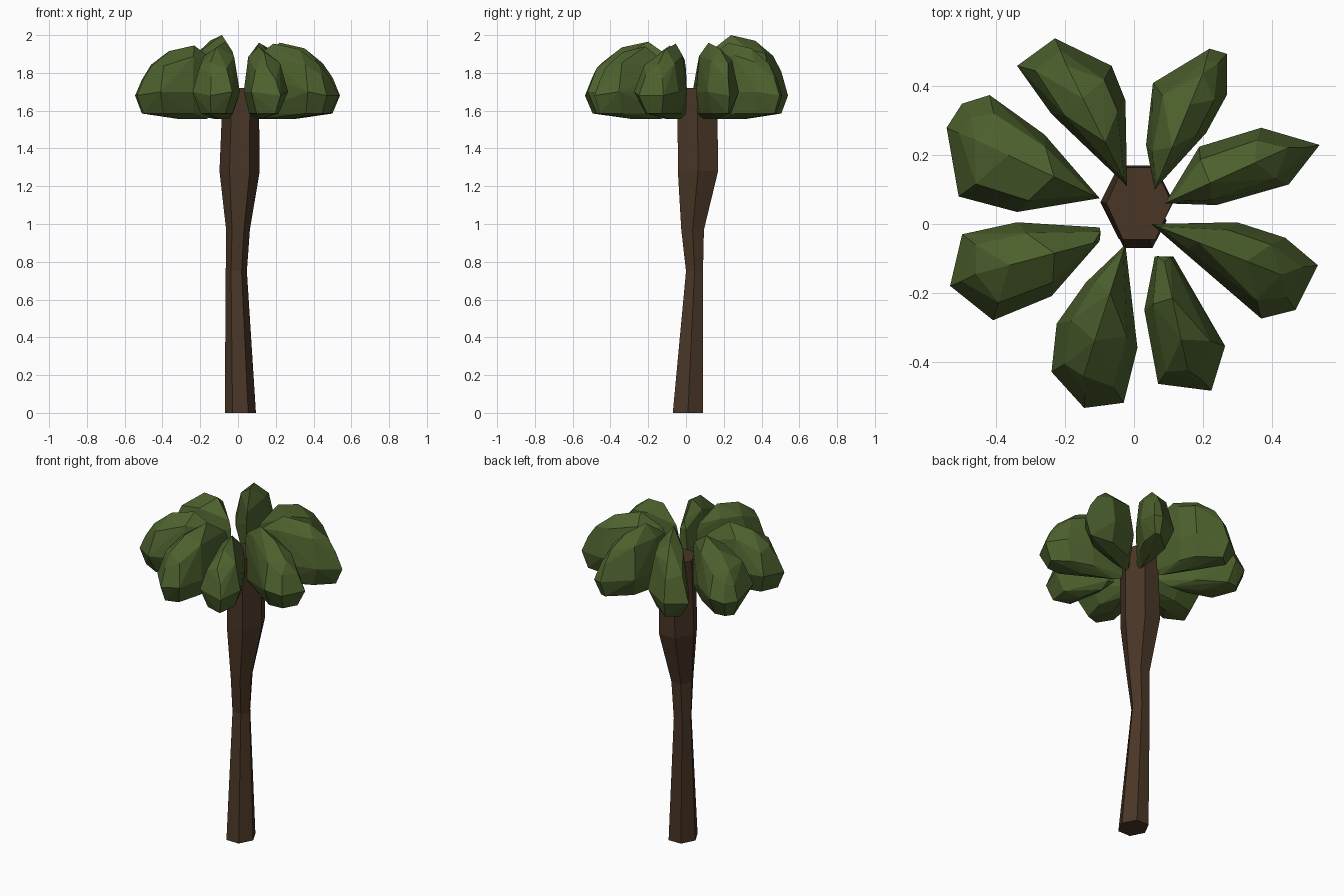
import bpy, bmesh, math
from mathutils import Vector

if "Cube" in bpy.data.objects:
    bpy.data.objects.remove(bpy.data.objects["Cube"])


def material(name, rgb):
    m = bpy.data.materials.new(name)
    m.diffuse_color = (*rgb, 1)
    m.use_nodes = True
    m.node_tree.nodes["Principled BSDF"].inputs["Base Color"].default_value = m.diffuse_color
    return m


BARK = material("bark brown", (0.068, 0.037, 0.020))
LEAF = material("leaf green", (0.075, 0.120, 0.027))


def add_object(name, bm, mat):
    bmesh.ops.recalc_face_normals(bm, faces=bm.faces)
    me = bpy.data.meshes.new(name)
    bm.to_mesh(me)
    bm.free()
    me.materials.append(mat)
    ob = bpy.data.objects.new(name, me)
    bpy.context.collection.objects.link(ob)


def interp(table, t):
    t = min(max(t, table[0][0]), table[-1][0])
    for (t0, v0), (t1, v1) in zip(table, table[1:]):
        if t <= t1:
            return v0 + (v1 - v0) * (t - t0) / (t1 - t0)


# Trunk: six-sided rings (z, x min, x max, y min, y max)
rings = [(0, -0.07, 0.095, -0.07, 0.09),
         (0.75, -0.065, 0.047, 0.0, 0.09),
         (0.97, -0.063, 0.063, -0.025, 0.095),
         (1.28, -0.098, 0.115, -0.043, 0.17),
         (1.72, -0.08, 0.11, -0.045, 0.165)]
bm = bmesh.new()
loops = []
for z, x0, x1, y0, y1 in rings:
    loop = []
    for k in range(6):
        a = k * math.pi / 3
        loop.append(bm.verts.new(((x0 + x1) / 2 + (x1 - x0) / 2 * math.cos(a),
                                  (y0 + y1) / 2 + (y1 - y0) / 2 * math.sin(a) / 0.866, z)))
    loops.append(loop)
for lo, hi in zip(loops, loops[1:]):
    for k in range(6):
        j = (k + 1) % 6
        bm.faces.new((lo[k], lo[j], hi[j], hi[k]))
bm.faces.new(loops[0])
bm.faces.new(loops[-1])
add_object("trunk", bm, BARK)

# Leaf clumps: crest height and outline seen from above, inner point first
clumps = [
    (1.96, [(.06, .10), (.035, .23), (.055, .41), (.22, .51), (.27, .495), (.27, .375), (.21, .265)]),
    (1.96, [(.09, .06), (.19, .225), (.37, .28), (.54, .23), (.45, .115), (.24, .055)]),
    (1.955, [(.05, .0), (.30, .005), (.44, -.04), (.535, -.12), (.47, -.25), (.37, -.275), (.16, -.09)]),
    (1.94, [(.085, -.095), (.115, -.095), (.265, -.355), (.225, -.485), (.07, -.465), (.03, -.25), (.06, -.095)]),
    (1.965, [(-.025, -.06), (.01, -.36), (-.03, -.52), (-.145, -.535), (-.24, -.43), (-.225, -.29), (-.14, -.17)]),
    (1.945, [(-.1, -.05), (-.1, -.01), (-.34, .005), (-.5, -.03), (-.535, -.18), (-.41, -.28), (-.24, -.21)]),
    (1.945, [(-.1, .075), (-.34, .035), (-.51, .08), (-.545, .28), (-.5, .35), (-.42, .375), (-.26, .26)]),
    (2.0, [(-.02, .11), (-.025, .36), (-.065, .46), (-.23, .54), (-.34, .46), (-.24, .32)]),
]
# Drop of the upper surface below the crest, along the clump
DROP = [(0, .10), (.3, 0), (.6, .03), (.85, .12), (1, .25)]

for i, (crest, outline) in enumerate(clumps):
    pts = [Vector(p) for p in outline]
    inner = pts[0]
    axis = (sum(pts, Vector((0, 0))) / len(pts) - inner).normalized()
    length = max((p - inner).dot(axis) for p in pts)
    bm = bmesh.new()

    def put(p, z):
        bm.verts.new((p.x, p.y, z))

    for p in pts:
        t = (p - inner).dot(axis) / length
        on_axis = inner + axis * t * length
        side = p - on_axis
        top = crest - interp(DROP, t * .9)
        put(p, 1.70 if t < .95 else 1.68)                       # widest ring
        put(inner + axis * t * length * .92 + side * .68, 1.70 + (top - 1.70) * .78)
        put(inner + axis * t * length * .92 + side * .62, 1.585)  # underside ring
    for t in (0.04, .3, .6, .82):                               # crest line
        put(inner + axis * t * length, crest - interp(DROP, t))
    for t in (.15, .5):                                         # keel line
        put(inner + axis * t * length, 1.557)
    res = bmesh.ops.convex_hull(bm, input=bm.verts)
    loose = [v for v in bm.verts if not v.link_faces]
    bmesh.ops.delete(bm, geom=loose, context='VERTS')
    bmesh.ops.dissolve_limit(bm, angle_limit=math.radians(4), verts=bm.verts, edges=bm.edges)
    add_object(f"leaf_clump_{i + 1}", bm, LEAF)
